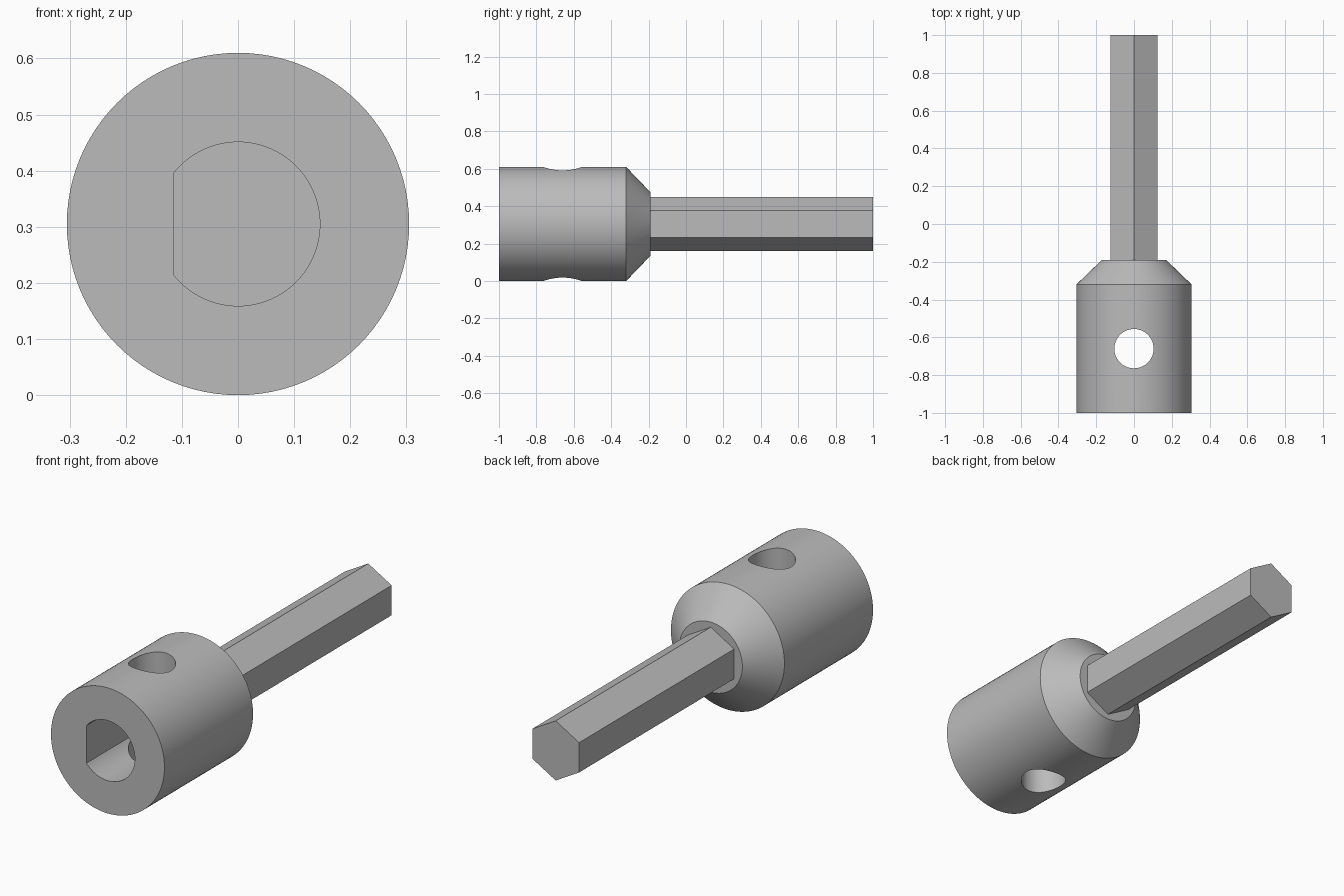
import bpy, bmesh, math

if "Cube" in bpy.data.objects:
    bpy.data.objects.remove(bpy.data.objects["Cube"], do_unlink=True)

AXIS_Z = 0.305

steel = bpy.data.materials.new("steel grey")
steel.use_nodes = True
grey = (0.5, 0.5, 0.5, 1)
steel.diffuse_color = grey
steel.node_tree.nodes["Principled BSDF"].inputs["Base Color"].default_value = grey


def arc(radius, start, end, count):
    """Points in the x-z plane from start up to, not including, end."""
    angles = [start + (end - start) * i / count for i in range(count)]
    return [(radius * math.cos(a), radius * math.sin(a)) for a in angles]


def circle(radius, count=96):
    return arc(radius, 0, 2 * math.pi, count)


def loft(name, sections):
    """Closed solid through (y, outline) sections along the tool axis."""
    bm = bmesh.new()
    rings = [[bm.verts.new((x, y, AXIS_Z + z)) for x, z in outline]
             for y, outline in sections]
    for a, b in zip(rings, rings[1:]):
        for i in range(len(a)):
            j = (i + 1) % len(a)
            bm.faces.new((a[i], a[j], b[j], b[i]))
    bm.faces.new(rings[0])
    bm.faces.new(rings[-1])
    bmesh.ops.recalc_face_normals(bm, faces=bm.faces)
    mesh = bpy.data.meshes.new(name)
    bm.to_mesh(mesh)
    bm.free()
    mesh.materials.append(steel)
    obj = bpy.data.objects.new(name, mesh)
    bpy.context.collection.objects.link(obj)
    return obj


def activate(obj):
    bpy.ops.object.select_all(action='DESELECT')
    obj.select_set(True)
    bpy.context.view_layer.objects.active = obj


def cut(target, cutter):
    mod = target.modifiers.new("cut", 'BOOLEAN')
    mod.operation = 'DIFFERENCE'
    mod.solver = 'EXACT'
    mod.object = cutter
    activate(target)
    bpy.ops.object.modifier_apply(modifier=mod.name)
    bpy.data.objects.remove(cutter, do_unlink=True)


# Round collar with a tapered shoulder
collar = loft("collar", [(-1, circle(0.305)), (-0.32, circle(0.305)),
                         (-0.19, circle(0.17))])

# D-shaped blind socket, flat on the -x side
bore_radius, flat_x = 0.146, -0.114
half = math.acos(flat_x / bore_radius)
d_outline = arc(bore_radius, -half, half, 72)
d_outline.append((flat_x, bore_radius * math.sin(half)))
cut(collar, loft("socket_cutter", [(-1.1, d_outline), (-0.32, d_outline)]))

# Vertical pin hole through both walls
bpy.ops.mesh.primitive_cylinder_add(vertices=64, radius=0.104, depth=1,
                                    location=(0, -0.66, AXIS_Z))
pin_cutter = bpy.context.object
pin_cutter.data.materials.append(steel)
cut(collar, pin_cutter)

activate(collar)
bpy.ops.object.shade_smooth_by_angle(angle=math.radians(25))

# Hexagonal drive shaft with corners at top and bottom
hexagon = arc(0.145, math.pi / 6, math.pi * 13 / 6, 6)
loft("hex_shaft", [(-0.21, hexagon), (1, hexagon)])
